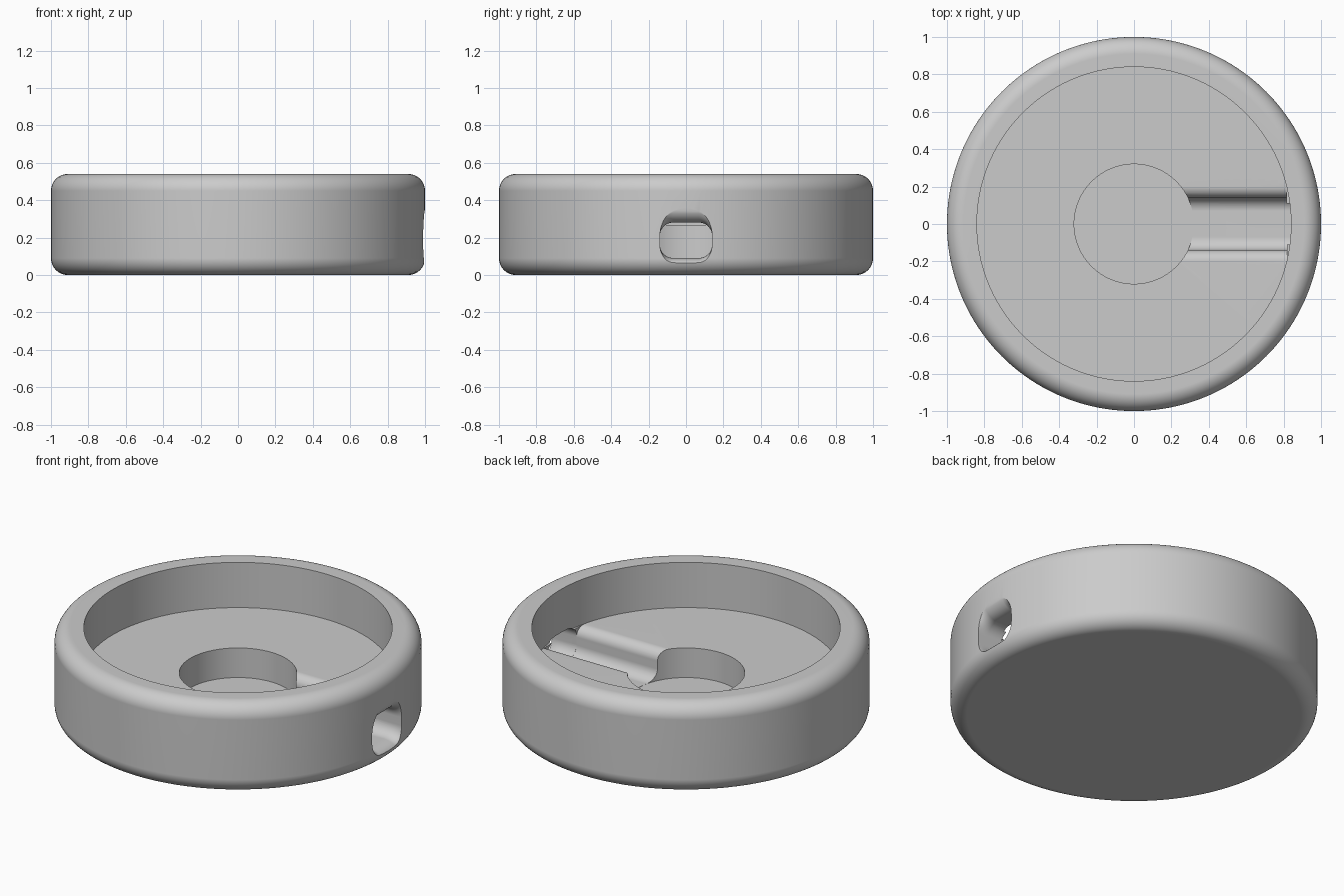
import bpy, bmesh
from math import sin, cos, pi, sqrt, radians
from mathutils import Vector

cube = bpy.data.objects.get("Cube")
if cube:
    bpy.data.objects.remove(cube, do_unlink=True)

HEIGHT, EDGE = 0.54, 0.09          # body height and outer fillet
RECESS_R, RECESS_Z = 0.84, 0.268   # wide dish
POCKET_R, POCKET_Z = 0.32, 0.09    # round centre pocket
HALF, CORNER, LIP = 0.14, 0.07, 0.06   # channel half width and radii

grey = bpy.data.materials.new("light_grey")
grey.use_nodes = True
colour = (0.6, 0.6, 0.6, 1)
grey.diffuse_color = colour
grey.node_tree.nodes["Principled BSDF"].inputs["Base Color"].default_value = colour


def arc(cx, cz, r, start, end, steps=10):
    angles = [radians(start + (end - start) * i / steps) for i in range(steps + 1)]
    return [(cx + r * cos(a), cz + r * sin(a)) for a in angles]


def finish(name, bm):
    bmesh.ops.remove_doubles(bm, verts=bm.verts, dist=1e-5)
    bmesh.ops.recalc_face_normals(bm, faces=bm.faces)
    mesh = bpy.data.meshes.new(name)
    bm.to_mesh(mesh)
    bm.free()
    mesh.materials.append(grey)
    obj = bpy.data.objects.new(name, mesh)
    bpy.context.collection.objects.link(obj)
    return obj


def lathe(name, profile, steps=160):
    bm = bmesh.new()
    verts = [bm.verts.new((r, 0, z)) for r, z in profile]
    edges = [bm.edges.new(pair) for pair in zip(verts, verts[1:])]
    bmesh.ops.spin(bm, geom=verts + edges, cent=(0, 0, 0), axis=(0, 0, 1),
                   angle=2 * pi, steps=steps, use_merge=False)
    return finish(name, bm)


def loft(name, rings):
    """Skin a row of closed sections and cap both ends."""
    bm = bmesh.new()
    rows = [[bm.verts.new(p) for p in ring] for ring in rings]
    n = len(rows[0])
    for a, b in zip(rows, rows[1:]):
        for i in range(n):
            j = (i + 1) % n
            bm.faces.new((a[i], a[j], b[j], b[i]))
    bm.faces.new(rows[0])
    bm.faces.new(rows[-1])
    return finish(name, bm)


def mirrored(half):
    return half + [(-y, z) for y, z in reversed(half)]


# Dish body with rounded outer edges, wide recess and centre pocket
body = lathe("dish_body",
             [(0, 0)]
             + arc(1 - EDGE, EDGE, EDGE, -90, 0)
             + arc(1 - EDGE, HEIGHT - EDGE, EDGE, 0, 90)
             + [(RECESS_R, HEIGHT), (RECESS_R, RECESS_Z),
                (POCKET_R, RECESS_Z), (POCKET_R, POCKET_Z), (0, POCKET_Z)])

# Open channel with rounded lips, from the pocket to the rim wall
floor = POCKET_Z + 0.0005
section = mirrored(arc(HALF - CORNER, floor + CORNER, CORNER, -90, 0)
                   + arc(HALF + LIP, RECESS_Z - LIP, LIP, 180, 90)
                   + [(HALF + LIP, RECESS_Z + 0.03)])
reach = RECESS_R - 0.002
channel = loft("channel_cutter",
               [[(0.2, y, z) for y, z in section],
                [(sqrt(reach ** 2 - y * y), y, z) for y, z in section]])

# Tunnel through the rim, its roof and floor flaring outwards
TOP, FLARE_UP, FLARE_DOWN = 0.28, 0.08, 0.04
width = HALF - 0.0005
low = arc(width - CORNER, floor + 0.0005 + CORNER, CORNER, -90, 0)
high = arc(width - CORNER, TOP - CORNER, CORNER, 0, 90)


def tunnel_ring(x, flare):
    half = [(y, z - flare * FLARE_DOWN * (floor + CORNER - z) / CORNER) for y, z in low]
    half += [(y, z + flare * FLARE_UP * (z - TOP + CORNER) / CORNER) for y, z in high]
    return [Vector((x, y, z)) for y, z in mirrored(half)]


rings = [tunnel_ring(0.75, 0)]
for i in range(9):
    a = i / 8 * pi / 2
    rings.append(tunnel_ring(1 - FLARE_UP * (1 - sin(a)), 1 - cos(a)))
rings.append(tunnel_ring(1.1, 1))
tunnel = loft("tunnel_cutter", rings)

# Cut both openings, then drop the cutters
bpy.ops.object.select_all(action="DESELECT")
bpy.context.view_layer.objects.active = body
body.select_set(True)
for cutter in (channel, tunnel):
    cutter.hide_render = True
    cut = body.modifiers.new("cut", "BOOLEAN")
    cut.operation, cut.solver, cut.object = "DIFFERENCE", "EXACT", cutter
    bpy.ops.object.modifier_apply(modifier=cut.name)
    bpy.data.objects.remove(cutter, do_unlink=True)

# Smooth curves, crisp corners, flat floors
bpy.ops.object.shade_smooth_by_angle(angle=radians(30))
weighted = body.modifiers.new("weighted_normals", "WEIGHTED_NORMAL")
weighted.keep_sharp = True
